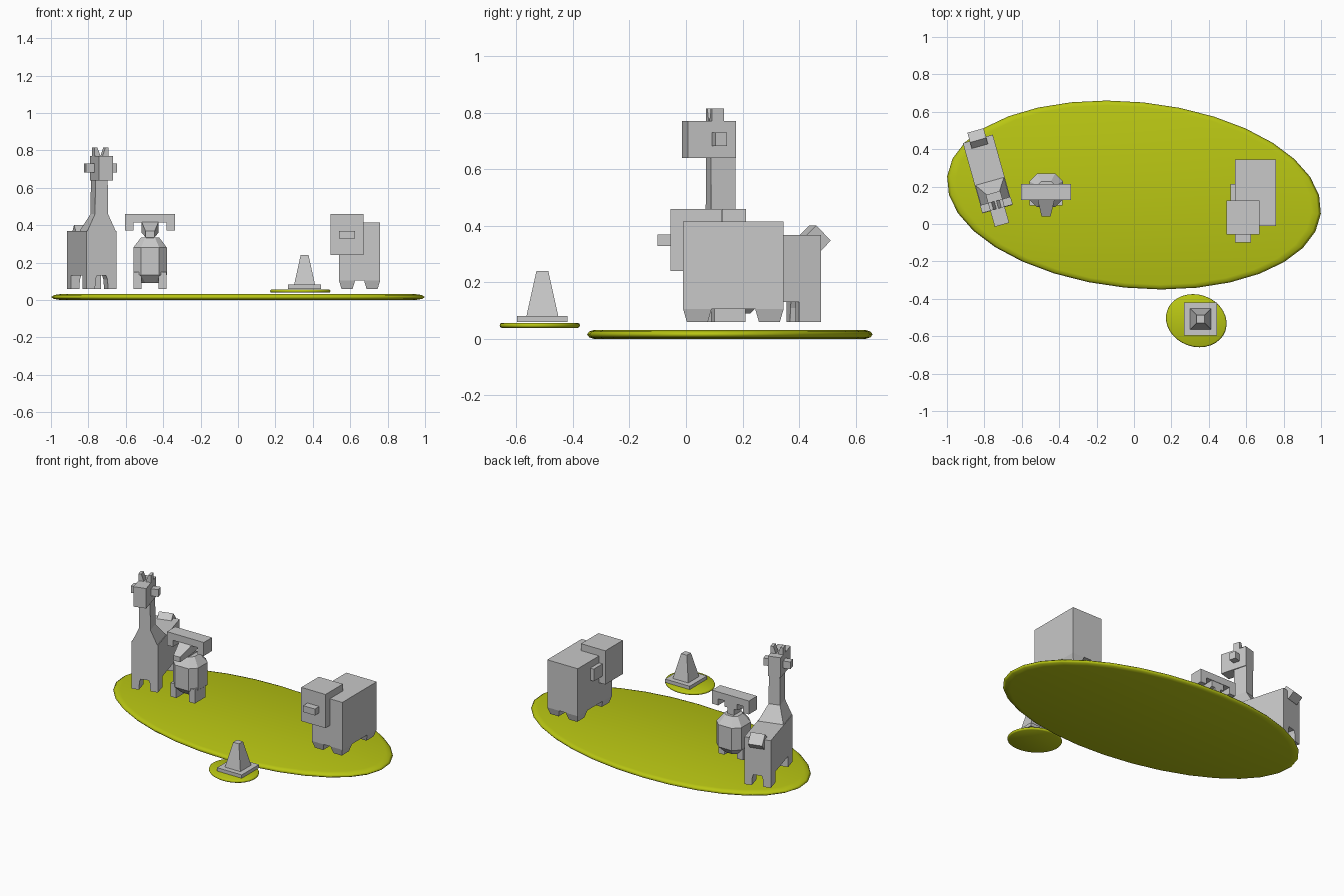
import bpy, bmesh
from math import sin, cos, pi, radians
from mathutils import Matrix

if "Cube" in bpy.data.objects:
    bpy.data.objects.remove(bpy.data.objects["Cube"])


def material(name, color):
    m = bpy.data.materials.new(name)
    m.use_nodes = True
    m.diffuse_color = color
    m.node_tree.nodes["Principled BSDF"].inputs["Base Color"].default_value = color
    return m


GREY = material("stone grey", (0.58, 0.58, 0.58, 1))
GREEN = material("grass green", (0.485, 0.565, 0.0065, 1))


def loft(name, rings, mat=GREY, place=Matrix(), smooth=False):
    """Skin a stack of closed rings and cap both ends."""
    bm = bmesh.new()
    loops = [[bm.verts.new(p) for p in ring] for ring in rings]
    n = len(loops[0])
    for a, b in zip(loops, loops[1:]):
        for i in range(n):
            j = (i + 1) % n
            bm.faces.new((a[i], a[j], b[j], b[i]))
    bm.faces.new(loops[0][::-1])
    bm.faces.new(loops[-1])
    bmesh.ops.recalc_face_normals(bm, faces=bm.faces)
    mesh = bpy.data.meshes.new(name)
    bm.to_mesh(mesh)
    bm.free()
    mesh.materials.append(mat)
    for p in mesh.polygons:
        p.use_smooth = smooth
    ob = bpy.data.objects.new(name, mesh)
    ob.matrix_world = place
    bpy.context.collection.objects.link(ob)
    return ob


def rect(x, y, z):
    return [(x[0], y[0], z), (x[1], y[0], z), (x[1], y[1], z), (x[0], y[1], z)]


def box(name, x, y, z, place=Matrix()):
    return loft(name, [rect(x, y, z[0]), rect(x, y, z[1])], place=place)


def span(c, half):
    return (c - half, c + half)


# Ground discs with rounded rims
def disc(name, x, y, z, rx, ry, angle, height):
    profile = [(0.95, 0), (0.985, 0.18), (1, 0.5), (0.985, 0.82), (0.95, 1)]
    rings = [[(rx * r * cos(2 * pi * i / 32), ry * r * sin(2 * pi * i / 32), h * height)
              for i in range(32)] for r, h in profile]
    place = Matrix.Translation((x, y, z)) @ Matrix.Rotation(angle, 4, 'Z')
    loft(name, rings, GREEN, place, True)


disc("large_ground", 0, 0.155, 0, 1.004, 0.4975, -0.1, 0.032)
disc("small_ground", 0.333, -0.517, 0.039, 0.165, 0.139, -0.34, 0.018)

# Traffic cone
cx, cy = 0.356, -0.508
box("cone_base", span(cx, 0.089), span(cy, 0.089), (0.06, 0.082))
loft("cone_body", [rect(span(cx, r), span(cy, r), z) for r, z in ((0.056, 0.082), (0.021, 0.24))])

# Blocky animal
box("block_body", (0.54, 0.76), (-0.01, 0.345), (0.105, 0.415))
box("block_head", (0.495, 0.67), (-0.055, 0.125), (0.24, 0.46))
box("block_snout", (0.54, 0.625), (-0.1, -0.055), (0.328, 0.37))
box("block_side_knob", (0.515, 0.54), (0.125, 0.215), (0.29, 0.37))
for side, x in (("right", 0.583), ("left", 0.717)):
    for end, y in (("front", 0.04), ("back", 0.295)):
        loft(f"block_{end}_{side}_leg",
             [rect(span(x, r), span(y, r + 0.007), z) for r, z in ((0.03, 0.06), (0.043, 0.105))])

# Horned animal with an octagonal barrel body
hx, hy = -0.47, 0.18


def octagon(r, z):
    k = r * 0.54
    pts = [(k, -r), (r, -k), (r, k), (k, r), (-k, r), (-r, k), (-r, -k), (-k, -r)]
    return [(hx + a, hy + b, z) for a, b in pts]


loft("horned_body", [octagon(r, z) for r, z in
                     ((0.048, 0.09), (0.09, 0.135), (0.09, 0.28), (0.048, 0.335))])
box("horned_neck", span(hx, 0.022), (0.13, 0.21), (0.32, 0.4))
loft("horned_head", [
    [(hx + sx * w, y, z) for sx, z in ((-1, lo), (1, lo), (1, hi), (-1, hi))]
    for y, w, lo, hi in ((0.04, 0.024, 0.335, 0.368), (0.13, 0.045, 0.36, 0.418), (0.21, 0.045, 0.375, 0.418))])
box("horn_bar", span(hx, 0.133), (0.128, 0.213), (0.415, 0.46))
for name, s in (("left", 1), ("right", -1)):
    box(f"{name}_horn_tip", span(hx + s * 0.111, 0.022), (0.128, 0.213), (0.372, 0.416))
    box(f"horned_{name}_leg", span(hx + s * 0.067, 0.021), (0.1, 0.21), (0.06, 0.15))

# Long-necked animal, built facing -y with its rear at y = 0, then turned
place = Matrix.Translation((-0.835, 0.455, 0)) @ Matrix.Rotation(radians(15.7), 4, 'Z')
W = 0.083
box("long_body", (-W, W), (-0.39, 0), (0.13, 0.368), place)
loft("long_neck", [rect((-w, w), (-0.39, back), z) for w, back, z in
                   ((W, -0.23, 0.36), (0.036, -0.3, 0.46), (0.034, -0.3, 0.65))], place=place)
box("long_head", (-0.04, 0.04), (-0.477, -0.3), (0.64, 0.77), place)
for name, s in (("left", 1), ("right", -1)):
    # Legs widen upward to form an arch between them
    for end, y in (("front", (-0.39, -0.31)), ("back", (-0.08, 0))):
        rings = []
        for inner, z in ((0.036, 0.06), (0.033, 0.11), (0.022, 0.14)):
            rings.append(rect(sorted((s * inner, s * W)), y, z))
        loft(f"long_{end}_{name}_leg", rings, place=place)
    box(f"long_{name}_side_ear", sorted((s * 0.035, s * 0.085)), (-0.388, -0.345), (0.683, 0.73), place)
    loft(f"long_{name}_horn", [
        rect(sorted((s * 0.004, s * 0.04)), (-0.388, -0.345), 0.765),
        rect(sorted((s * 0.022, s * 0.04)), (-0.388, -0.345), 0.815)], place=place)
tail = place @ Matrix.Translation((0, 0, 0.355)) @ Matrix.Rotation(radians(45), 4, 'X')
box("long_tail", span(0, 0.045), span(0, 0.028), span(0, 0.038), tail)
